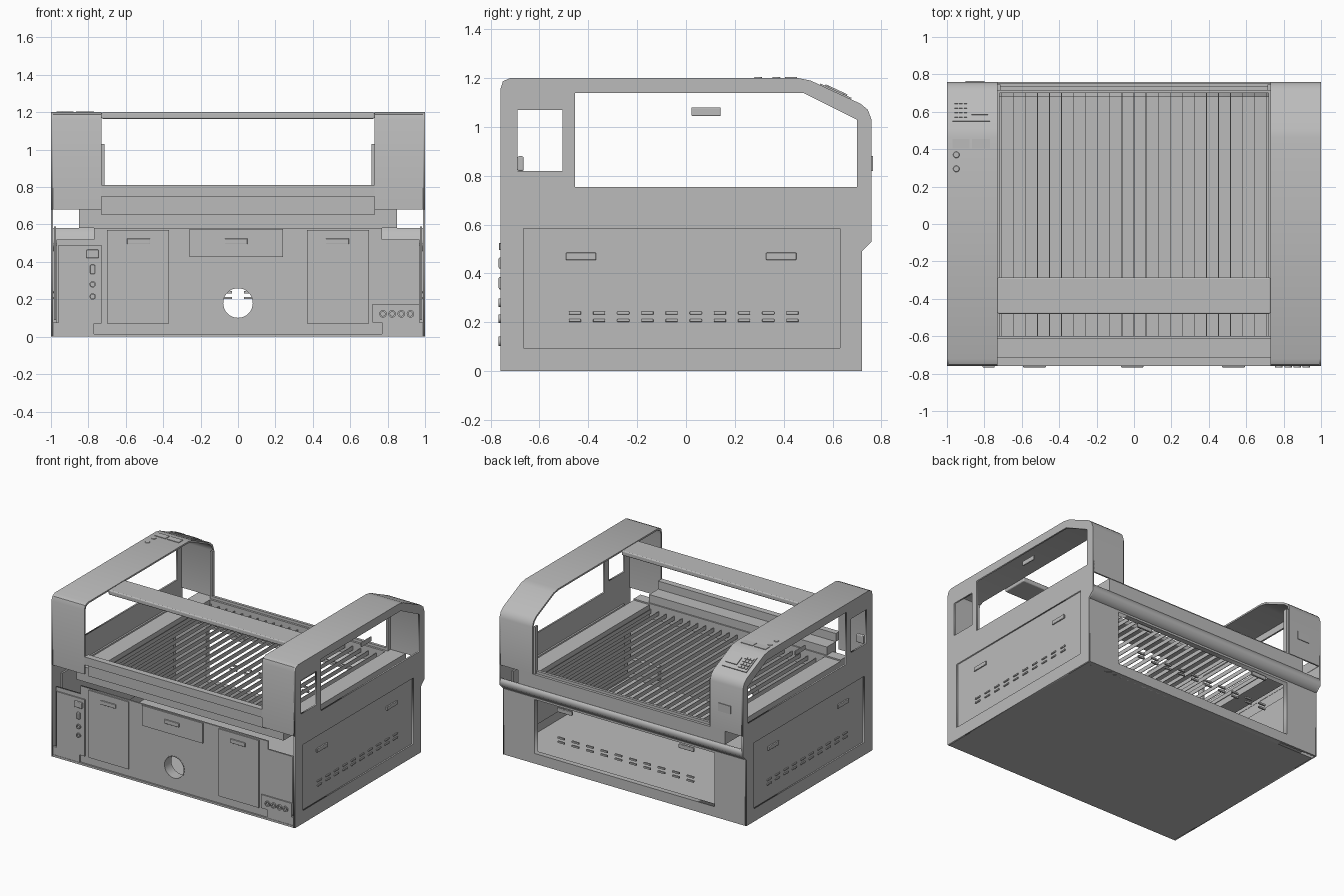
import bpy, bmesh, math
from mathutils import Matrix

if "Cube" in bpy.data.objects:
    bpy.data.objects.remove(bpy.data.objects["Cube"])

mat = bpy.data.materials.new("light_gray")
mat.diffuse_color = (0.5, 0.5, 0.5, 1)
mat.use_nodes = True
mat.node_tree.nodes["Principled BSDF"].inputs["Base Color"].default_value = mat.diffuse_color


def finish(name, bm, bevel=0):
    me = bpy.data.meshes.new(name)
    bmesh.ops.recalc_face_normals(bm, faces=bm.faces)
    bm.to_mesh(me)
    bm.free()
    me.materials.append(mat)
    ob = bpy.data.objects.new(name, me)
    bpy.context.collection.objects.link(ob)
    if bevel:
        m = ob.modifiers.new("soft_edges", "BEVEL")
        m.width, m.segments, m.limit_method = bevel, 3, "ANGLE"
        m.angle_limit = math.radians(50)
    return ob


def boxes(name, spans, bevel=0):
    """One object from spans (x0, x1, y0, y1, z0, z1)."""
    bm = bmesh.new()
    for x0, x1, y0, y1, z0, z1 in spans:
        m = Matrix.Translation(((x0 + x1) / 2, (y0 + y1) / 2, (z0 + z1) / 2)) \
            @ Matrix.Diagonal((abs(x1 - x0), abs(y1 - y0), abs(z1 - z0), 1))
        bmesh.ops.create_cube(bm, size=1, matrix=m)
    return finish(name, bm, bevel)


def plate(name, loops, axis, pos, half, smooth=False):
    """Extrude an outline with holes along x (loops in y,z) or y (loops in x,z)."""
    cu = bpy.data.curves.new(name, "CURVE")
    cu.dimensions, cu.fill_mode, cu.extrude = "2D", "BOTH", half
    for pts in loops:
        sp = cu.splines.new("POLY")
        sp.points.add(len(pts) - 1)
        for p, (u, v) in zip(sp.points, pts):
            p.co = (u, v, 0, 1)
        sp.use_cyclic_u = True
    tmp = bpy.data.objects.new("tmp", cu)
    bpy.context.collection.objects.link(tmp)
    bpy.context.view_layer.update()
    me = bpy.data.meshes.new_from_object(tmp.evaluated_get(bpy.context.evaluated_depsgraph_get()))
    bm = bmesh.new()
    bm.from_mesh(me)
    bpy.data.objects.remove(tmp)
    bmesh.ops.remove_doubles(bm, verts=bm.verts, dist=1e-5)
    q = math.radians(90)
    rot = Matrix.Rotation(q, 4, "X")
    off = (0, pos, 0)
    if axis == "x":
        rot = Matrix.Rotation(q, 4, "Z") @ rot
        off = (pos, 0, 0)
    bmesh.ops.transform(bm, matrix=Matrix.Translation(off) @ rot, verts=bm.verts)
    ob = finish(name, bm)
    if smooth:
        bpy.ops.object.select_all(action="DESELECT")
        ob.select_set(True)
        bpy.context.view_layer.objects.active = ob
        bpy.ops.object.shade_smooth_by_angle(angle=math.radians(40))
    return ob


def rect(u0, u1, v0, v1):
    return [(u0, v0), (u1, v0), (u1, v1), (u0, v1)]


def circle(u, v, r, n=32):
    return [(u + r * math.cos(2 * math.pi * i / n), v + r * math.sin(2 * math.pi * i / n)) for i in range(n)]


# side pods: hollow shells, open towards the bed, with windows in the outer skin
pod_outline = [(-.76, .68), (-.76, 1.155), (-.75, 1.187), (-.72, 1.2), (.46, 1.2), (.51, 1.19),
               (.715, 1.095), (.745, 1.07), (.76, 1.03), (.76, .68)]
pod_inside = [(y * .985, .68 + (z - .68) * .977) for y, z in reversed(pod_outline)]
big_window = [(-.455, .755), (-.455, 1.14), (.48, 1.14), (.70, 1.03), (.70, .755)]
small_window = rect(-.69, -.505, .82, 1.07)
wall_outline = [(-.76, 0), (.72, 0), (.72, .49), (.76, .53), (.76, .68), (-.76, .68)]
slots = [-.455 + .099 * i for i in range(10)]
for s, side in ((-1, "left"), (1, "right")):
    plate(side + "_pod_skin", [pod_outline, big_window, small_window], "x", s * .994, .006)
    plate(side + "_pod_roof", [pod_outline + pod_inside], "x", s * .861, .131, True)
    # body side with removable panel, grips and vents
    plate(side + "_wall", [wall_outline, rect(-.665, .63, .095, .585)], "x", s * .995, .005)
    boxes(side + "_panel", [(s * .972, s * .985, -.67, .635, .09, .59)])
    boxes(side + "_grips", [(s * .985, s * .996, y - .062, y + .062, .455, .485) for y in (-.43, .39)], .004)
    boxes(side + "_vents", [(s * .985, s * .994, y - .025, y + .025, z - .006, z + .006)
                            for y in slots for z in (.207, .238)], .003)
    boxes(side + "_window_handle", [(s * .99, s, .022, .142, 1.045, 1.08)], .004)
    # window trim on the inner side of the pod
    boxes(side + "_inner_trim", [(s * .715, s * .73, .715, .745, .68, 1.03)])
    # service doors on the connection side
    boxes(side + "_service_door", [(s * .37, s * .70, -.757, -.74, .07, .57)])
    boxes(side + "_service_grip", [(s * .47, s * .593, -.766, -.757, .495, .525)], .003)
    boxes(side + "_corner_sill", [(s * .77, s * .99, -.757, -.74, 0, .075)])

# crossbar and front rail between the pods
boxes("crossbar", [(-.73, .73, -.48, -.285, 1.165, 1.2)], .008)
boxes("front_rail", [(-.73, .73, -.76, -.715, .75, .81), (-.73, .73, -.715, -.61, .65, .75)])
boxes("bed_tray", [(-.85, .85, -.68, -.60, .58, .69), (-.85, .85, .70, .755, .58, .68),
                   (-.85, -.72, -.60, .70, .58, .68), (.72, .85, -.60, .70, .58, .68)])
boxes("bed_lip", [(-.73, .73, .715, .735, .68, .70)])

# slatted bed: thin upright blades
boxes("bed_slats", [(x - .002, x + .002, -.60, .70, .62, .65)
                    for x in [-.71 + 1.42 * i / 22 for i in range(23)]])

# body floor, front wall with exhaust hole, open back wall with sloped lip
boxes("floor", [(-.99, .99, -.76, .72, 0, .015)])
plate("front_wall", [[(-.97, .01), (.97, .01), (.97, .52), (.77, .52), (.77, .58), (-.77, .58),
                      (-.77, .52), (-.97, .52)], circle(0, .18, .08)], "y", -.742, .006)
plate("exhaust_tube", [circle(0, .18, .084), circle(0, .18, .079)], "y", -.71, .04, True)
plate("back_wall", [rect(-.99, .99, 0, .49), rect(-.74, .74, .075, .475)], "y", .70, .02)
plate("back_lip", [[(.70, .49), (.72, .49), (.76, .53), (.76, .58), (.75, .58), (.75, .535),
                    (.715, .50), (.70, .50)]], "x", 0, .99)
boxes("center_service_panel", [(-.26, .24, -.757, -.74, .425, .575)])
boxes("center_grip", [(-.07, .05, -.766, -.757, .495, .525)], .003)

# grips and vents of the back opening
boxes("back_grips", [(x - .062, x + .062, .70, .715, .43, .46) for x in (-.5, .5)], .004)
boxes("back_vents", [(x - .028, x + .028, .70, .712, z - .006, z + .006)
                     for x in [-.53 + 1.06 * i / 9 for i in range(10)] for z in (.207, .238)])

# power panel: inlet, switch and two round sockets
boxes("power_panel", [(-.96, -.73, -.757, -.74, .07, .49)])
boxes("power_inlet", [(-.81, -.745, -.767, -.75, .42, .465), (-.79, -.765, -.767, -.75, .335, .385)], .005)
for i, z in enumerate((.28, .215)):
    plate("power_socket_%d" % i, [circle(-.777, z, .017, 20), circle(-.777, z, .011, 20)], "y", -.760, .007)

# hose connection box with four ports
boxes("hose_box", [(.72, .97, -.757, -.70, .075, .175)])
for i in range(4):
    x = .775 + .049 * i
    plate("hose_port_%d" % i, [circle(x, .122, .02, 20), circle(x, .122, .011, 20)], "y", -.759, .008)

# control display on the chamfer of the left pod
tilt = Matrix.Translation((-.87, .612, 1.143)) @ Matrix.Rotation(math.atan2(-.095, .205), 4, "X")
for name, cx, cy, w, d, h in (("display_plate", 0, 0, .20, .14, .006), ("display_screen", .045, 0, .09, .07, .012)):
    ob = boxes(name, [(cx - w / 2, cx + w / 2, cy - d / 2, cy + d / 2, -.004, h)])
    ob.matrix_world = tilt
keys = boxes("display_keys", [(-.09 + .025 * i, -.072 + .025 * i, -.05 + .027 * j, -.032 + .027 * j, 0, .012)
                              for i in range(3) for j in range(4)])
keys.matrix_world = tilt
boxes("top_buttons", [(-.97, -.88, .405, .455, 1.195, 1.204), (-.865, -.77, .405, .455, 1.195, 1.204)])
bm = bmesh.new()
for y in (.37, .295):
    bmesh.ops.create_cone(bm, cap_ends=True, segments=20, radius1=.018, radius2=.015, depth=.006,
                          matrix=Matrix.Translation((-.95, y, 1.201)))
finish("top_knobs", bm)
boxes("end_plate", [(-.90, -.80, .758, .765, .82, .88)])
boxes("small_window_bracket", [(-.99, -.93, -.69, -.665, .82, .88)], .006)
